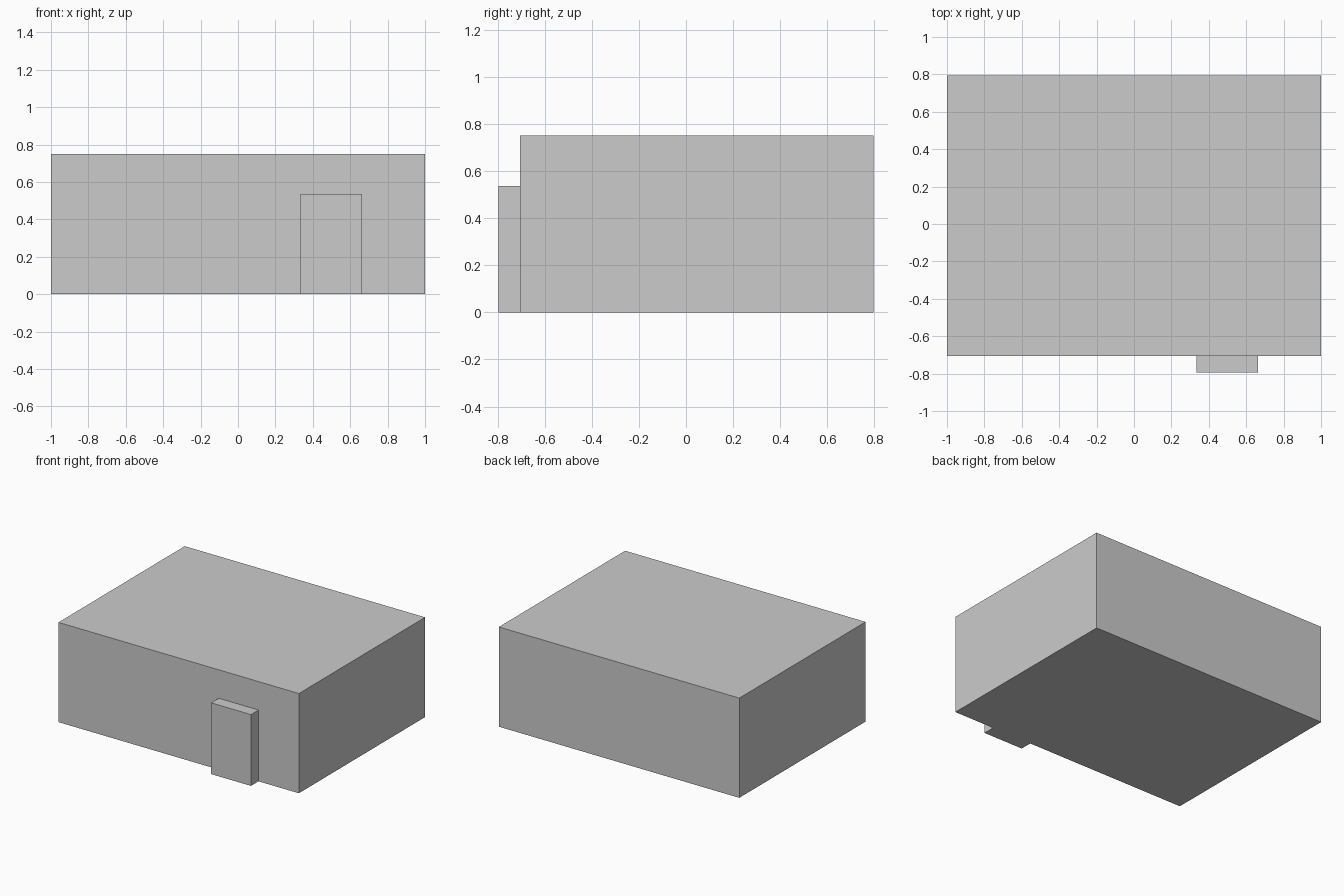
import bpy

if "Cube" in bpy.data.objects:
    bpy.data.objects.remove(bpy.data.objects["Cube"])


def box(name, x, y, z):
    """Add a box spanning the given (min, max) ranges."""
    bpy.ops.mesh.primitive_cube_add(size=1)
    obj = bpy.context.object
    obj.name = name
    ranges = (x, y, z)
    for v in obj.data.vertices:
        v.co = [lo if c < 0 else hi for c, (lo, hi) in zip(v.co, ranges)]
    return obj


# Main block
box("building_body", (-1, 1), (-0.705, 0.795), (0, 0.75))

# Raised door on the front wall, right of centre
box("front_door", (0.333, 0.664), (-0.795, -0.705), (0, 0.536))
